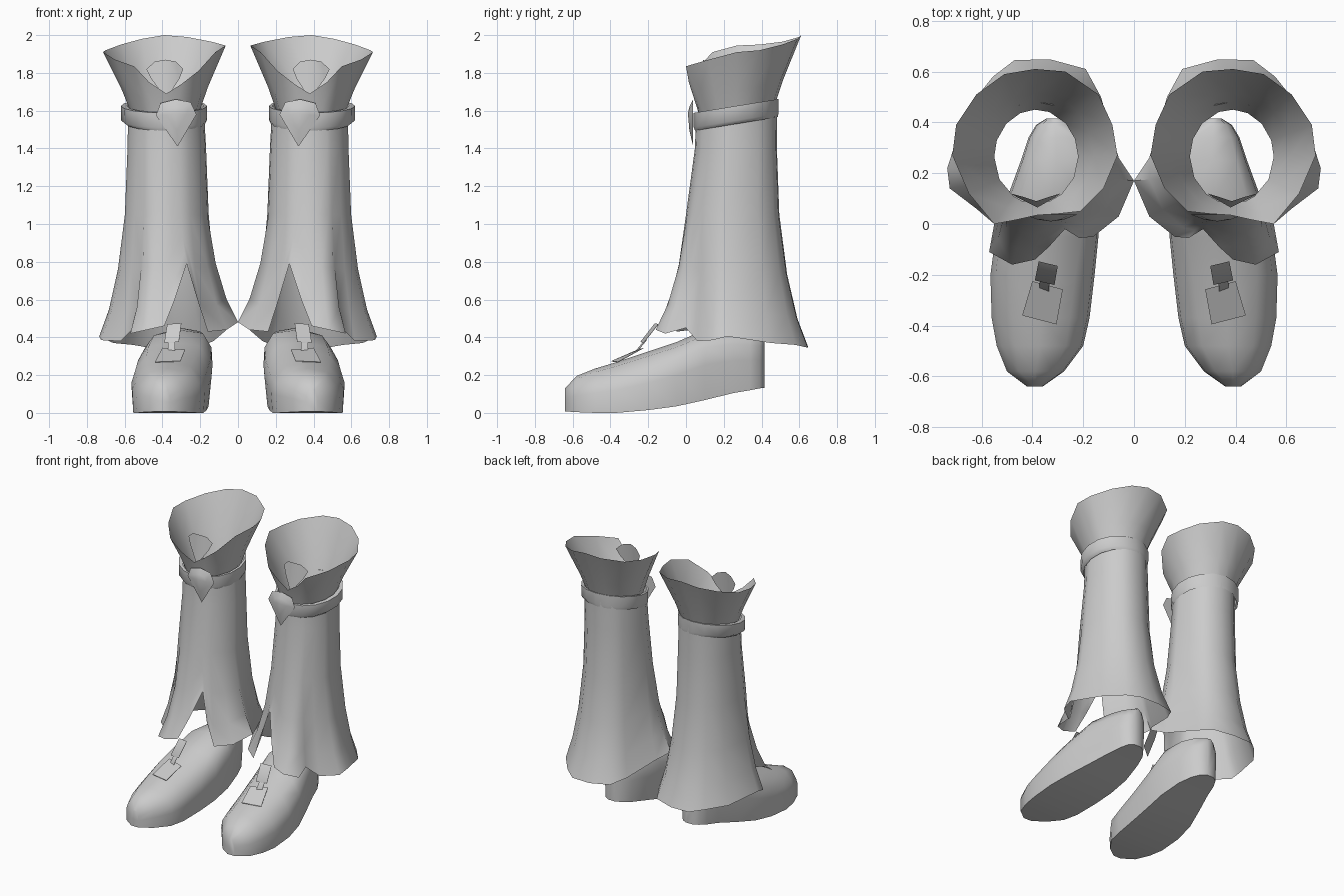
import bpy, math
from mathutils import Vector

grey = bpy.data.materials.new("plain_grey")
grey.diffuse_color = (0.6, 0.6, 0.6, 1)


def add(name, verts, faces, angle=40):
    """Mesh object for one boot, mirrored to make the pair."""
    me = bpy.data.meshes.new(name)
    me.from_pydata([tuple(v) for v in verts], [], faces)
    me.materials.append(grey)
    ob = bpy.data.objects.new(name, me)
    bpy.context.collection.objects.link(ob)
    bpy.ops.object.select_all(action='DESELECT')
    ob.select_set(True)
    bpy.context.view_layer.objects.active = ob
    bpy.ops.object.shade_smooth_by_angle(angle=math.radians(angle))
    mod = ob.modifiers.new("pair", 'MIRROR')
    mod.use_mirror_merge = False
    return ob


def loft(name, rings, caps=False, angle=40):
    """Skin a list of closed rings."""
    n, m = len(rings[0]), len(rings)
    verts = [p for r in rings for p in r]
    faces = []
    for i in range(m - 1):
        a, b = i * n, (i + 1) * n
        for j in range(n):
            k = (j + 1) % n
            faces.append((a + j, a + k, b + k, b + j))
    if caps:
        faces += [tuple(reversed(range(n))), tuple(range((m - 1) * n, m * n))]
    return add(name, verts, faces, angle)


def ellipse(angles, cx, cy, rx, ry, z, tilt=0.0):
    return [Vector((cx + rx * math.cos(a), cy + ry * math.sin(a),
                    z + tilt * ry * math.sin(a))) for a in angles]


def directions(points):
    return [math.atan2(p[1] - 0.27, p[0] - 0.378) for p in points]


def blend(a, b, t, tz):
    return Vector((a.x + (b.x - a.x) * t, a.y + (b.y - a.y) * t, a.z + (b.z - a.z) * tz))


# Shaft: round tube flaring to a wavy hem with a front notch
hem = [Vector(p) for p in (
    (.272, -.02, .79), (.335, -.09, .6), (.39, -.14, .46), (.48, -.16, .44),
    (.57, -.11, .42), (.55, 0, .45), (.62, .06, .38), (.725, .14, .385),
    (.735, .22, .405), (.66, .45, .37), (.555, .58, .36), (.47, .645, .345),
    (.33, .648, .345), (.19, .61, .355), (.13, .5, .38), (.06, .26, .44),
    (0, .17, .48), (.06, .03, .44), (.16, -.05, .43), (.215, -.055, .6))]
ang = directions(hem)
knee = ellipse(ang, .378, .248, .223, .248, 1.05)
loft("boot_shaft", [
    hem,
    [blend(k, h, .62, .78) for k, h in zip(knee, hem)],
    [blend(k, h, .27, .45) for k, h in zip(knee, hem)],
    knee,
    ellipse(ang, .378, .265, .209, .218, 1.4),
    ellipse(ang, .381, .268, .203, .216, 1.57, .16)], angle=60)

# Cuff: flared collar with a V at the front, tucked inside the band
rim = [Vector(p) for p in (
    (.38, .035, 1.69), (.47, .015, 1.75), (.55, 0, 1.835), (.65, .12, 1.87),
    (.715, .27, 1.91), (.70, .39, 1.92), (.62, .51, 1.95), (.51, .59, 1.98),
    (.39, .61, 2.0), (.27, .6, 1.99), (.14, .51, 1.965), (.085, .39, 1.95),
    (.065, .27, 1.945), (.12, .14, 1.91), (.21, .05, 1.81), (.3, .04, 1.74))]
neck = ellipse(directions(rim), .385, .265, .165, .185, 1.55, .1)
loft("cuff", [neck, [blend(a, b, .4, .45) for a, b in zip(neck, rim)], rim], angle=75)

# Band: tilted strap around the neck
ang = [math.tau * i / 16 for i in range(16)]
loft("band", [
    ellipse(ang, .384, .267, .21, .219, 1.53, .163),
    ellipse(ang, .392, .265, .227, .224, 1.548, .163),
    ellipse(ang, .392, .265, .228, .224, 1.625, .163),
    ellipse(ang, .385, .267, .203, .214, 1.625, .163)], angle=60)

# Gem: drop on the front of the band
edge = [(.32, 1.41), (.435, 1.575), (.41, 1.64), (.33, 1.66), (.25, 1.645), (.22, 1.58)]
gem = [(x, .038, z) for x, z in edge]
gem += [(.328 + (x - .328) * .5, .018, 1.58 + (z - 1.58) * .5) for x, z in edge]
gem += [(.328, .01, 1.585)]
faces = [(i, (i + 1) % 6, (i + 1) % 6 + 6, i + 6) for i in range(6)]
faces += [(i + 6, (i + 1) % 6 + 6, 12) for i in range(6)] + [tuple(range(5, -1, -1))]
add("gem", gem, faces, 60)

# Collar tongue: rounded leaf standing inside the V
add("collar_tongue",
    [(.38, .065, 1.66), (.46, .105, 1.77), (.485, .12, 1.82), (.44, .108, 1.86),
     (.385, .09, 1.87), (.33, .108, 1.86), (.29, .12, 1.82), (.31, .105, 1.77)],
    [(0, 1, 2, 3, 4), (0, 4, 5, 6, 7)], 80)

# Shoe: sections from toe to heel (y, inner x, outer x, sole z, top z)
front = [(-.96, 0), (.97, 0), (1, .45), (.88, .65), (.58, .92), (0, 1),
         (-.6, .92), (-.95, .65), (-1, .4)]
back = [(-.9, 0), (.9, 0), (1, .5), (.95, .75), (.7, .92), (0, 1),
        (-.72, .95), (-.97, .75), (-1, .5)]
sections = [(-.64, .36, .42, .008, .13), (-.58, .275, .50, .004, .195),
            (-.48, .2, .54, 0, .235), (-.37, .175, .56, 0, .268),
            (-.2, .155, .565, .015, .325), (-.05, .14, .545, .035, .375),
            (.1, .135, .5, .068, .44), (.25, .165, .445, .105, .45),
            (.34, .2, .415, .12, .44), (.39, .24, .385, .13, .43),
            (.415, .285, .345, .133, .42)]
rings = []
for y, x0, x1, z0, z1 in sections:
    c, h = (x0 + x1) / 2, (x1 - x0) / 2
    t = min(max((y + .3) / .4, 0), 1)
    rings.append([(c + (a[0] * (1 - t) + b[0] * t) * h, y,
                   z0 + (a[1] * (1 - t) + b[1] * t) * (z1 - z0))
                  for a, b in zip(front, back)])
loft("shoe", [r[::-1] for r in rings], caps=True, angle=48)


# Instep fastening: two flat plates and a link
def plate(name, corners):
    pts = [Vector(p) for p in corners]
    if (pts[1] - pts[0]).cross(pts[2] - pts[0]).z > 0:
        pts.reverse()
    loft(name, [[p - Vector((0, 0, .003)) for p in pts][::-1], pts[::-1]], caps=True)


plate("upper_plate", [(.375, -.147, .47), (.30, -.165, .475), (.313, -.24, .378), (.39, -.222, .374)])
plate("plate_link", [(.37, -.21, .385), (.332, -.22, .385), (.335, -.265, .33), (.372, -.255, .33)])
plate("lower_plate", [(.40, -.225, .345), (.28, -.257, .335), (.305, -.395, .275), (.44, -.36, .27)])
